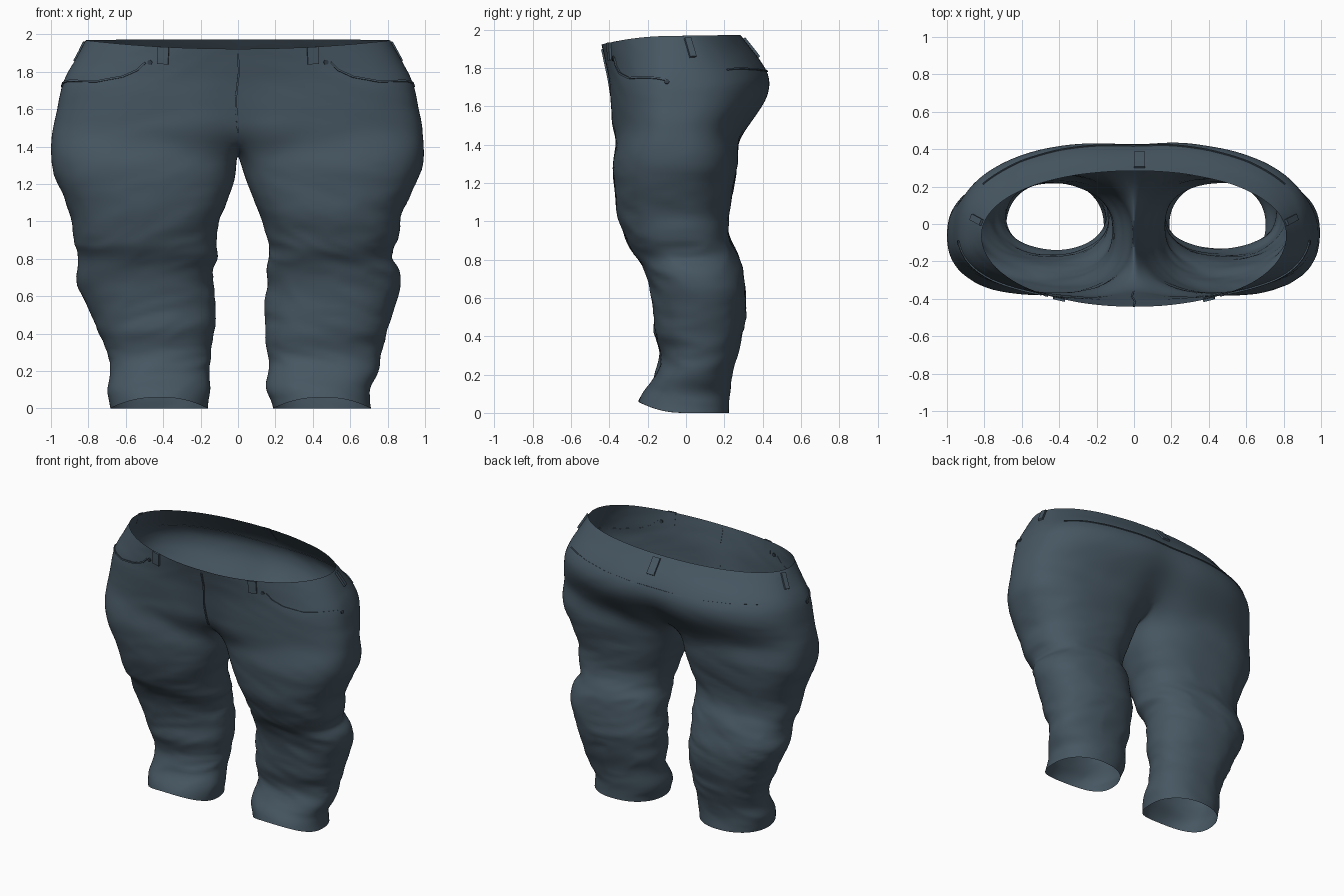
import bpy, bmesh, math
from mathutils import Vector, noise
from mathutils.bvhtree import BVHTree

if "Cube" in bpy.data.objects:
    bpy.data.objects.remove(bpy.data.objects["Cube"])

K, J = 28, 8          # segments on the outer and inner arc of each leg


def material(name, rgb):
    m = bpy.data.materials.new(name)
    m.diffuse_color = (*rgb, 1)
    m.use_nodes = True
    m.node_tree.nodes["Principled BSDF"].inputs["Base Color"].default_value = m.diffuse_color
    return m


denim = material("slate denim", (0.062, 0.094, 0.122))
metal = material("dark metal", (0.03, 0.045, 0.06))

# pelvis rows: z, half width, front y, back y, front crease, back crease
PELVIS = [
    (1.968, .815, -.442, .285, 0, 0), (1.91, .848, -.43, .33, 0, 0),
    (1.85, .88, -.42, .385, 0, .004), (1.78, .922, -.408, .432, .004, .012),
    (1.71, .947, -.402, .448, .01, .02), (1.63, .962, -.398, .43, .02, .04),
    (1.55, .98, -.394, .375, .035, .06), (1.46, .995, -.39, .31, .06, .08)]

# leg rows: z, front y, back y, inner x and outer x of the left leg, then of the right
LEGS = [
    (1.33, -.387, .278, .008, 1.005, .008, 1.0),
    (1.22, -.38, .258, .012, .98, .04, .965),
    (1.12, -.372, .242, .055, .925, .085, .91),
    (1.02, -.352, .22, .098, .888, .125, .865),
    (.92, -.32, .225, .12, .888, .15, .86),
    (.86, -.298, .25, .115, .868, .17, .84),
    (.80, -.255, .28, .103, .852, .15, .818),
    (.75, -.222, .295, .14, .862, .14, .87),
    (.66, -.185, .312, .13, .864, .16, .87),
    (.57, -.175, .317, .125, .818, .145, .845),
    (.48, -.17, .312, .12, .782, .14, .813),
    (.40, -.165, .292, .125, .747, .145, .788),
    (.32, -.13, .277, .15, .712, .155, .773),
    (.25, -.14, .252, .15, .69, .18, .767),
    (.18, -.17, .236, .16, .67, .165, .748),
    (.11, -.215, .226, .145, .707, .14, .702),
    (.05, -.24, .223, .155, .692, .175, .707),
    (.0, -.25, .226, .16, .682, .19, .712)]


def power(v, n):
    return math.copysign(abs(v) ** (2 / n), v)


def pelvis_row(z, w, yf, yb, front, back):
    pts = []
    n = 2.1 + 0.4 * min(1, (1.968 - z) / .25)
    for i in range(K + 1):
        t = math.radians(-90 + 180 * i / K)
        s = math.sin(t)
        x = 0 if i in (0, K) else w * power(math.cos(t), n)
        y = -.06 + power(s, n) * (yb + .06 if s > 0 else -.06 - yf)
        if s > 0:
            y -= back * math.exp(-(x / .14) ** 2)
        else:
            y += front * math.exp(-(x / .1) ** 2)
        tilt = max(0, (z - 1.65) / .315)
        dz = -.045 * s * s if s < 0 else .005 * s
        pts.append((x, y, z + dz * tilt))
    return pts


def leg_row(z, yf, yb, xi, xo):
    angles = [-150 + 300 * i / K for i in range(K + 1)]
    angles += [150 + 60 * j / J for j in range(1, J)]
    n = 2.2 + .25 * max(0, min(1, z - .3))
    pts = []
    for a in angles:
        c, s = math.cos(math.radians(a)), math.sin(math.radians(a))
        lift = .06 * max(0, -s) ** 2 * max(0, 1 - z / .15)
        pts.append(((xi + xo) / 2 + (xo - xi) / 2 * power(c, n),
                    (yf + yb) / 2 + (yb - yf) / 2 * power(s, n), z + lift))
    return pts


# trousers: both halves lofted, welded down the centre seam
bm = bmesh.new()
for side in (-1, 1):
    def verts(pts):
        return [bm.verts.new((side * x, y, z)) for x, y, z in pts]

    def loft(a, b, closed):
        count = len(b) if closed else len(b) - 1
        for i in range(count):
            j = (i + 1) % len(b)
            q = [b[i], b[j], a[j], a[i]]
            bm.faces.new(q if side > 0 else q[::-1])

    rows = [verts(pelvis_row(*r)) for r in PELVIS]
    for a, b in zip(rows, rows[1:]):
        loft(a, b, False)
    last = rows[-1]
    yf, yb = last[0].co.y, last[-1].co.y
    crotch = verts([(0, yb + (yf - yb) * j / J,
                     1.46 - .11 * math.sin(math.pi * j / J) ** .7) for j in range(1, J)])
    ring = last + crotch
    for r in LEGS:
        xi, xo = r[3:5] if side < 0 else r[5:7]
        nxt = verts(leg_row(*r[:3], xi, xo))
        loft(ring, nxt, True)
        ring = nxt
bmesh.ops.remove_doubles(bm, verts=[v for v in bm.verts if abs(v.co.x) < 1e-6], dist=1e-4)
mesh = bpy.data.meshes.new("trousers")
bm.to_mesh(mesh)
bm.free()
trousers = bpy.data.objects.new("trousers", mesh)
bpy.context.collection.objects.link(trousers)
mesh.materials.append(denim)
bpy.context.view_layer.objects.active = trousers
trousers.select_set(True)
sub = trousers.modifiers.new("smooth", 'SUBSURF')
sub.levels = 2
bpy.ops.object.modifier_apply(modifier="smooth")

# cloth folds: mostly horizontal wrinkles, strongest around the knees
mesh = trousers.data
normals = [v.normal.copy() for v in mesh.vertices]
for v, nrm in zip(mesh.vertices, normals):
    x, y, z = v.co
    amp = .003 + .010 * max(0, min(1, (1.6 - z) / .7)) * min(1, .15 + z / .3)
    if z > 1.1:
        amp *= min(1, abs(x) / .15)
    p = Vector((x * 2.2 + (3 if x > 0 else 0), y * 2.2, z * 7.5 + abs(x) * 1.6))
    fold = noise.noise(p) + .8 * (.3 - abs(noise.noise(p * 1.7 + Vector((9, 4, 2)))))
    d = nrm * (fold * amp)
    v.co += Vector((d.x, d.y, d.z * .3))
for p in mesh.polygons:
    p.use_smooth = True

# seams and loops are strips laid on the cloth
surface = BVHTree.FromPolygons([v.co.copy() for v in mesh.vertices],
                               [list(p.vertices) for p in mesh.polygons])


def strip(name, path, width, thick, steps=6):
    pts = []
    for a, b in zip(path, path[1:]):
        pts += [Vector(a).lerp(Vector(b), k / steps) for k in range(steps)]
    pts.append(Vector(path[-1]))
    hits = [surface.find_nearest(p)[:2] for p in pts]
    b = bmesh.new()
    rings = []
    for i, (loc, nrm) in enumerate(hits):
        tan = hits[min(i + 1, len(hits) - 1)][0] - hits[max(i - 1, 0)][0]
        across = tan.cross(nrm).normalized() * width / 2
        lo, hi = loc - nrm * .002, loc + nrm * thick
        rings.append([b.verts.new(c) for c in (lo - across, hi - across, hi + across, lo + across)])
    for r, s in zip(rings, rings[1:]):
        for k in range(4):
            b.faces.new((r[k], r[(k + 1) % 4], s[(k + 1) % 4], s[k]))
    b.faces.new(rings[0])
    b.faces.new(rings[-1])
    bmesh.ops.recalc_face_normals(b, faces=b.faces)
    m = bpy.data.meshes.new(name)
    b.to_mesh(m)
    b.free()
    m.materials.append(denim)
    bpy.context.collection.objects.link(bpy.data.objects.new(name, m))


def rivet(name, at):
    loc, nrm = surface.find_nearest(Vector(at))[:2]
    bpy.ops.mesh.primitive_cylinder_add(vertices=12, radius=.013, depth=.014, location=loc,
                                        rotation=nrm.to_track_quat('Z', 'Y').to_euler())
    bpy.context.object.name = name
    bpy.context.object.data.materials.append(metal)


strip("fly_seam", [(0, -.43, 1.90), (.005, -.41, 1.8), (-.012, -.40, 1.65), (0, -.36, 1.47)], .01, .008)
strip("back_belt_loop", [(.03, .30, 1.955), (.03, .385, 1.86)], .06, .012)
strip("back_yoke_seam", [(x / 10, .43 - .3 * abs(x / 9) ** 2.5, 1.785) for x in range(-8, 9, 2)], .008, .006)
for s, tag in ((-1, "left"), (1, "right")):
    strip(tag + "_front_belt_loop", [(s * .40, -.41, 1.935), (s * .405, -.41, 1.84)], .06, .012)
    strip(tag + "_side_belt_loop", [(s * .82, .01, 1.96), (s * .88, .04, 1.865)], .035, .014)
    strip(tag + "_pocket_seam", [(s * .50, -.39, 1.85), (s * .54, -.38, 1.81), (s * .62, -.36, 1.775),
                                 (s * .76, -.31, 1.75), (s * .93, -.1, 1.735)], .01, .008)
    rivet(tag + "_front_rivet", (s * .475, -.40, 1.85))
    rivet(tag + "_side_rivet", (s * .94, -.1, 1.73))
